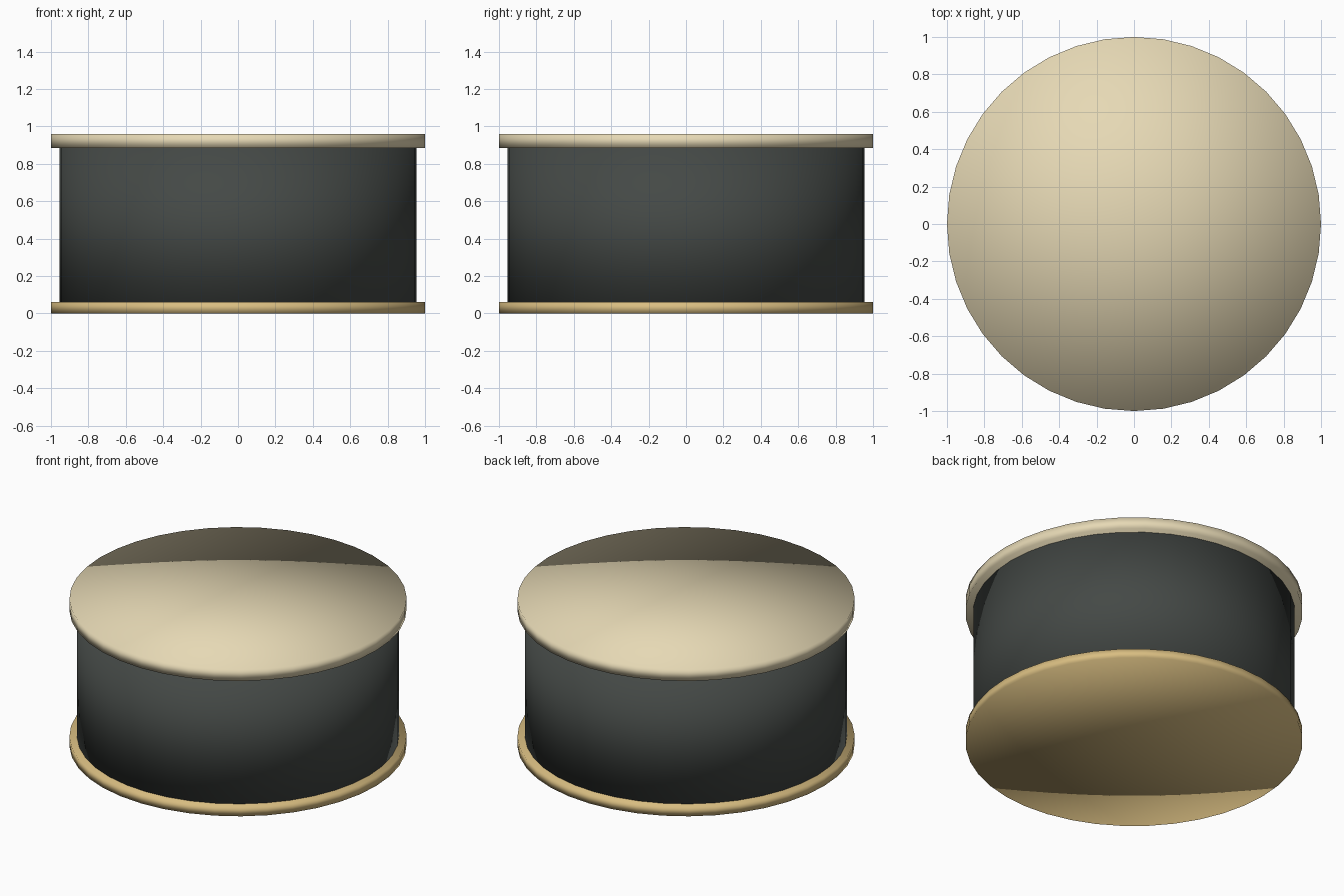
import bpy

if "Cube" in bpy.data.objects:
    bpy.data.objects.remove(bpy.data.objects["Cube"])

SIDES = 40


def drum_part(name, radius, z0, z1, color):
    """Smooth-shaded round slab with fan caps between two heights."""
    bpy.ops.mesh.primitive_cylinder_add(
        vertices=SIDES, radius=radius, depth=z1 - z0,
        end_fill_type='TRIFAN', location=(0, 0, (z0 + z1) / 2))
    obj = bpy.context.object
    obj.name = name
    bpy.ops.object.shade_smooth()
    mat = bpy.data.materials.new(name + "_color")
    mat.diffuse_color = (*color, 1)
    mat.use_nodes = True
    mat.node_tree.nodes["Principled BSDF"].inputs["Base Color"].default_value = mat.diffuse_color
    obj.data.materials.append(mat)
    return obj


# Thin base plate with an overhanging rim
drum_part("base_plate", 1.0, 0.0, 0.06, (0.69, 0.51, 0.22))
# Dark round body, set just above the floor so the bottom caps do not overlap
drum_part("body", 0.955, 0.002, 0.885, (0.058, 0.066, 0.061))
# Slightly thicker pale lid
drum_part("top_plate", 1.0, 0.885, 0.96, (0.79, 0.69, 0.46))
